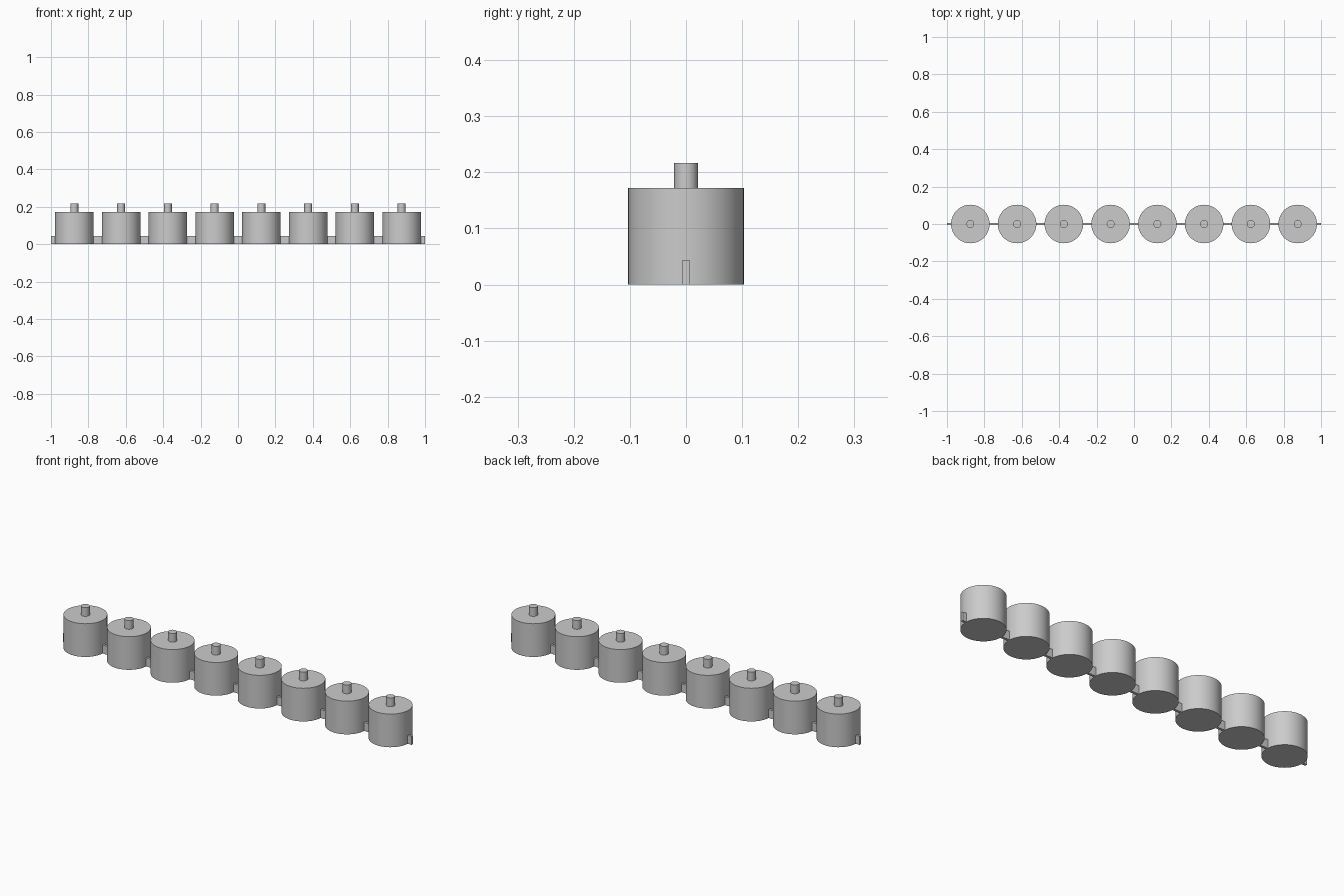
import bpy
import math

COUNT = 8
PITCH = 0.25
CUP_RADIUS, CUP_HEIGHT = 0.103, 0.172
PIN_RADIUS, PIN_TOP = 0.021, 0.217
BAR_WIDTH, BAR_HEIGHT = 0.013, 0.044

cube = bpy.data.objects.get("Cube")
if cube:
    bpy.data.objects.remove(cube, do_unlink=True)

grey = bpy.data.materials.new("plain grey")
grey.use_nodes = True
grey.diffuse_color = (0.6, 0.6, 0.6, 1)
grey.node_tree.nodes["Principled BSDF"].inputs["Base Color"].default_value = grey.diffuse_color


def cylinder(name, x, radius, bottom, top, sides):
    bpy.ops.mesh.primitive_cylinder_add(
        vertices=sides, radius=radius, depth=top - bottom,
        location=(x, 0, (bottom + top) / 2))
    obj = bpy.context.object
    obj.name = name
    obj.data.materials.append(grey)
    bpy.ops.object.shade_smooth_by_angle(angle=math.radians(30))


def bar(name, x0, x1):
    bpy.ops.mesh.primitive_cube_add(size=1, location=((x0 + x1) / 2, 0, BAR_HEIGHT / 2))
    obj = bpy.context.object
    obj.name = name
    obj.scale = (x1 - x0, BAR_WIDTH, BAR_HEIGHT)
    bpy.ops.object.transform_apply(location=False, rotation=False, scale=True)
    obj.data.materials.append(grey)


# Row of round blocks, each with a pin on top
centres = [(i - (COUNT - 1) / 2) * PITCH for i in range(COUNT)]
for i, x in enumerate(centres, 1):
    cylinder(f"round_block_{i}", x, CUP_RADIUS, 0, CUP_HEIGHT, 64)
    cylinder(f"top_pin_{i}", x, PIN_RADIUS, CUP_HEIGHT, PIN_TOP, 32)

# Link bars between blocks, with a short stub at each end
reach = CUP_RADIUS - 0.001
for i in range(COUNT + 1):
    start = centres[i - 1] + reach if i > 0 else -1
    end = centres[i] - reach if i < COUNT else 1
    bar(f"link_bar_{i + 1}", start, end)
